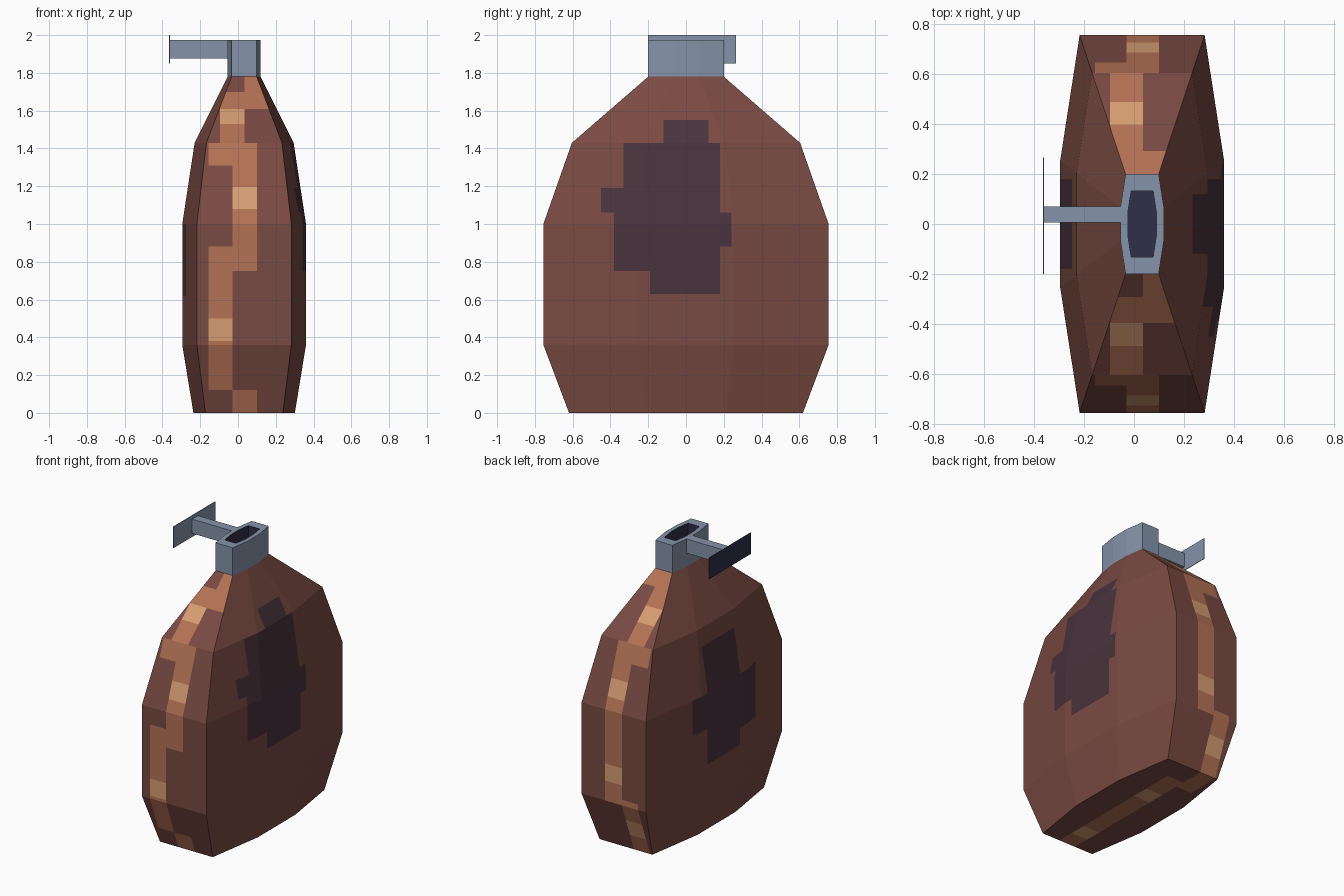
import bpy, bmesh
from mathutils import Vector

if "Cube" in bpy.data.objects:
    bpy.data.objects.remove(bpy.data.objects["Cube"])

CX = 0.0325  # flask axis in x


def material(name, rgb):
    lin = [(c / 255 / 12.92) if c < 10 else ((c / 255 + 0.055) / 1.055) ** 2.4 for c in rgb]
    m = bpy.data.materials.new(name)
    m.diffuse_color = (*lin, 1)
    m.use_nodes = True
    m.node_tree.nodes["Principled BSDF"].inputs["Base Color"].default_value = m.diffuse_color
    return m


BROWN = material("leather_brown", (121, 74, 66))
ORANGE = material("strap_orange", (180, 114, 85))
TAN = material("strap_tan", (214, 158, 114))
PATCH = material("dark_patch", (73, 51, 60))
STEEL = material("blue_grey_metal", (133, 148, 169))
NAVY = material("dark_inside", (48, 46, 73))


def finish(bm, name, mats):
    me = bpy.data.meshes.new(name)
    bm.to_mesh(me)
    bm.free()
    for m in mats:
        me.materials.append(m)
    ob = bpy.data.objects.new(name, me)
    bpy.context.collection.objects.link(ob)
    return ob


def ring(bm, s, z):
    """Eight-sided flask cross-section scaled by s at height z."""
    half = [(0.25, -0.755), (0.3275, -0.255), (0.3275, 0.255), (0.25, 0.755)]
    pts = half + [(-x, -y) for x, y in half]
    return [bm.verts.new((CX + x * s, y * s, z)) for x, y in pts]


def bridge(bm, a, b):
    n = len(a)
    return [bm.faces.new((a[i], a[(i + 1) % n], b[(i + 1) % n], b[i])) for i in range(n)]


# Painted areas as rectangles: (low, high, x0, x1, colour slot); first match wins
SHARED = [(1.08, 1.195, -0.03, 0.10, 2), (1.195, 1.31, -0.03, 0.10, 1),
          (1.31, 1.43, -0.155, 0.10, 1), (1.53, 1.61, -0.095, 0.035, 2),
          (1.43, 1.70, -0.095, 0.035, 1)]
FRONT = SHARED + [(0, 0.12, -0.03, 0.10, 1), (0.38, 0.50, -0.155, -0.03, 2),
                  (0.12, 0.88, -0.155, -0.03, 1), (0.75, 1.08, -0.03, 0.10, 1),
                  (1.61, 1.70, 0.035, 0.20, 1), (1.70, 1.78, 0.035, 0.20, 1)]
BACK = SHARED + [(0.50, 0.62, -0.03, 0.10, 2), (0.36, 1.08, -0.03, 0.10, 1),
                 (0.12, 0.24, -0.155, -0.03, 2), (0, 0.40, -0.155, -0.03, 1),
                 (1.70, 1.78, -0.12, 0.20, 1)]
# bottom: ranges run along y
BOTTOM = [(-0.50, -0.38, -0.03, 0.10, 2), (0.12, 0.24, -0.03, 0.10, 2),
          (-0.62, 0.45, -0.03, 0.10, 1), (0.38, 0.62, -0.155, -0.03, 1)]
# sides: z range, then y range
RIGHT = [(1.43, 1.55, -0.12, 0.12, 3), (1.19, 1.43, -0.33, 0.18, 3),
         (1.06, 1.19, -0.45, 0.18, 3), (0.88, 1.06, 0.18, 0.24, 3),
         (0.75, 1.06, -0.38, 0.18, 3), (0.63, 0.75, -0.19, 0.18, 3)]
LEFT = [(1.0, 1.31, -0.18, 0.18, 3), (0.62, 1.0, -0.38, 0.18, 3),
        (0.75, 1.0, 0.18, 0.33, 3), (0.50, 0.62, -0.18, 0.18, 3)]


def slot(rects, u, v):
    return next((m for a, b, c, d, m in rects if a < u < b and c < v < d), 0)


def paint(bm, rects, test, u, v):
    """Cut the faces passing test along the rectangle borders and colour them."""
    cuts = {(u, w) for r in rects for w in r[:2]} | {(v, w) for r in rects for w in r[2:4]}
    for axis, w in sorted(cuts):
        no = Vector((0, 0, 0))
        no[axis] = 1
        faces = [f for f in bm.faces if test(f.normal)]
        geom = faces + list({e for f in faces for e in f.edges}) + list({p for f in faces for p in f.verts})
        bmesh.ops.bisect_plane(bm, geom=geom, dist=1e-5, plane_co=no * w, plane_no=no)
        bm.normal_update()
    for f in bm.faces:
        if test(f.normal):
            c = f.calc_center_median()
            f.material_index = slot(rects, c[u], c[v])


# Flask body
bm = bmesh.new()
rings = [ring(bm, s, z) for s, z in
         [(0.82, 0), (1, 0.36), (1, 1.0), (0.8, 1.43), (0.265, 1.78)]]
for a, b in zip(rings, rings[1:]):
    bridge(bm, a, b)
bm.faces.new(rings[0][::-1])
bm.normal_update()
paint(bm, FRONT, lambda n: abs(n.x) < 0.05 and n.y < -0.3, 2, 0)
paint(bm, BACK, lambda n: abs(n.x) < 0.05 and n.y > 0.3, 2, 0)
paint(bm, BOTTOM, lambda n: n.z < -0.9, 1, 0)
paint(bm, RIGHT, lambda n: n.x > 0.05, 2, 1)
paint(bm, LEFT, lambda n: n.x < -0.05, 2, 1)
finish(bm, "flask_body", [BROWN, ORANGE, TAN, PATCH])

# Hollow neck
bm = bmesh.new()
outer0, outer1 = ring(bm, 0.265, 1.78), ring(bm, 0.265, 1.975)
inner1, inner0 = ring(bm, 0.175, 1.975), ring(bm, 0.175, 1.80)
bridge(bm, outer0, outer1)
bridge(bm, outer1, inner1)
for f in bridge(bm, inner1, inner0) + [bm.faces.new(inner0)]:
    f.material_index = 1
finish(bm, "neck", [STEEL, NAVY])


def box(name, lo, hi, mats):
    bm = bmesh.new()
    bmesh.ops.create_cube(bm, size=1)
    for v in bm.verts:
        v.co = [(a + b) / 2 + c * (b - a) for a, b, c in zip(lo, hi, v.co)]
    bm.normal_update()
    for f in bm.faces:
        if len(mats) > 1 and f.normal.x < -0.9:  # outward side takes the second colour
            f.material_index = 1
    return finish(bm, name, mats)


# Side handle: rod and thin plate
box("handle_rod", (-0.36, 0.005, 1.875), (-0.045, 0.07, 1.975), [STEEL])
box("handle_plate", (-0.364, -0.2, 1.85), (-0.36, 0.265, 2.0), [STEEL, NAVY])
